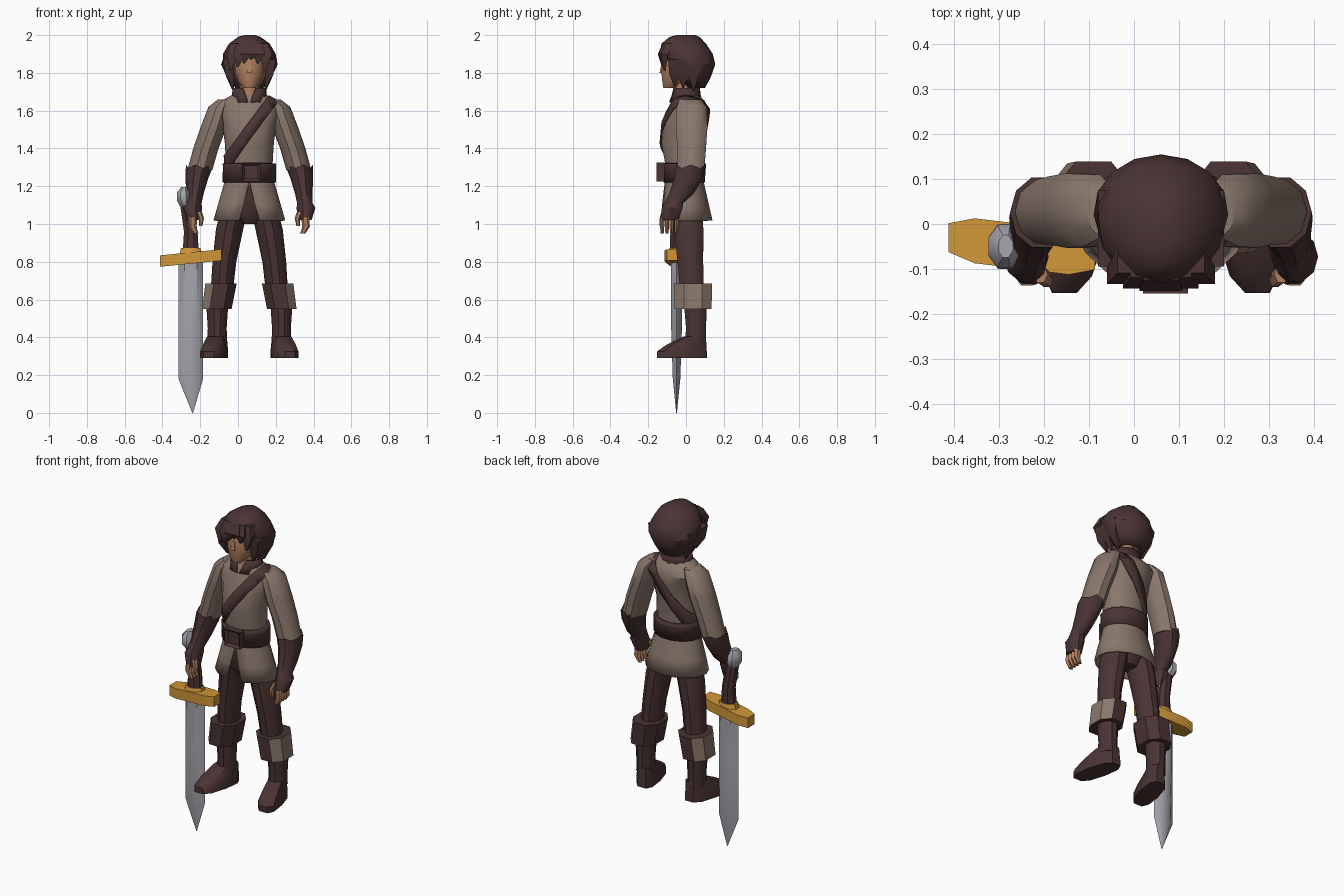
import bpy, bmesh, math
from mathutils import Vector

old = bpy.data.objects.get("Cube")
if old:
    bpy.data.objects.remove(old, do_unlink=True)

BODY = (.06, 0)        # x and y of the figure's own axis
SWORD = (-.25, -.05)   # x and y of the sword's axis


def material(name, red, green, blue):
    m = bpy.data.materials.new(name)
    m.use_nodes = True
    colour = (red, green, blue, 1)
    m.diffuse_color = colour
    m.node_tree.nodes["Principled BSDF"].inputs["Base Color"].default_value = colour
    return m


LEATHER = material("dark brown leather", .07, .034, .034)
CLOTH = material("taupe cloth", .25, .185, .15)
SKIN = material("tan skin", .42, .21, .11)
STEEL = material("grey steel", .38, .38, .42)
GOLD = material("gold", .64, .31, .04)


def finish(name, bm, mat, thickness=0):
    bmesh.ops.remove_doubles(bm, verts=bm.verts[:], dist=.0005)
    bmesh.ops.recalc_face_normals(bm, faces=bm.faces[:])
    mesh = bpy.data.meshes.new(name)
    bm.to_mesh(mesh)
    bm.free()
    mesh.materials.append(mat)
    mesh.shade_smooth()
    mesh.set_sharp_from_angle(angle=math.radians(38))
    ob = bpy.data.objects.new(name, mesh)
    bpy.context.collection.objects.link(ob)
    if thickness:
        ob.modifiers.new("thickness", "SOLIDIFY").thickness = thickness
    return ob


def skin(rings, sides=10, side=1, origin=BODY, gaps=None, power=1, jag=0):
    """Skin over rings (z, half width, half depth, y, x); gaps open the front, in degrees."""
    bm = bmesh.new()
    loops = []
    for index, ring in enumerate(rings):
        z, wide, deep, y, x = tuple(ring) + (0,) * (5 - len(ring))
        gap = gaps[index] if gaps else 0
        step = (360 - 2 * gap) / sides
        start = gap - 90 + (0 if gaps else step / 2)
        points = []
        for i in range(sides + bool(gaps)):
            a = math.radians(start + i * step)
            points.append([math.copysign(abs(f) ** power, f) for f in (math.cos(a), math.sin(a))])
        reach_x, reach_y = (1 if gaps else max(abs(f) for f in axis) for axis in zip(*points))
        loop = []
        for i, (c, s) in enumerate(points):
            lift = jag * (-1) ** i if index == 0 else 0
            loop.append(bm.verts.new((origin[0] + side * (x + wide * c / reach_x),
                                      origin[1] + y + deep * s / reach_y, z + lift)))
        loops.append(loop)
    for low, high in zip(loops, loops[1:]):
        for i in range(sides):
            j = (i + 1) % len(low)
            bm.faces.new((low[i], low[j], high[j], high[i]))
    if not gaps:
        bm.faces.new(loops[0])
    if not gaps or gaps[-1] == 0:
        bm.faces.new(loops[-1][:sides])
    return bm


def loft(name, mat, *rings, thickness=0, **options):
    return finish(name, skin(rings, **options), mat, thickness)


# Torso, with belt and strap sliced from slightly larger copies of it
TORSO = [(1.2, .125, .09, -.01), (1.3, .122, .097, -.01), (1.43, .13, .11, -.02),
         (1.54, .145, .115, -.005), (1.61, .175, .105, .015), (1.65, .15, .09, .01),
         (1.69, .08, .06)]
loft("tunic_body", CLOTH, *TORSO, sides=14)


def band(name, centre, normal, half, grow):
    bm = skin([(z, wide + grow, deep + grow, *rest) for z, wide, deep, *rest in TORSO], sides=14)
    for direction in (Vector(normal), -Vector(normal)):
        bmesh.ops.bisect_plane(bm, geom=bm.verts[:] + bm.edges[:] + bm.faces[:],
                               plane_co=Vector(centre) + direction * half,
                               plane_no=direction, clear_outer=True)
    finish(name, bm, LEATHER, thickness=grow)


band("belt", centre=(0, 0, 1.27), normal=(0, 0, 1), half=.05, grow=.018)
band("shoulder_strap", centre=(.065, 0, 1.5), normal=(-.8, 0, .6), half=.03, grow=.01)

# Square buckle with a sunken middle
bm = bmesh.new()
bmesh.ops.create_cube(bm, size=.1)
for v in bm.verts:
    v.co = Vector((v.co.x + .07, v.co.y * .4 - .135, v.co.z + 1.275))
bm.normal_update()
front = [f for f in bm.faces if f.normal.y < -.5]
bmesh.ops.inset_region(bm, faces=front, thickness=.02, depth=-.015)
finish("belt_buckle", bm, LEATHER)

# Tunic skirt flaring down to a slit hem, and hips beneath it
flare = [1, .6, .2, 0]
loft("tunic_skirt", CLOTH,
     *[(1.24 - .22 * t, .13 + .06 * t, .1 + .04 * t, .01 * t - .01) for t in flare],
     sides=14, gaps=[17 * t for t in flare], thickness=.012)
loft("hips", LEATHER, (1, .05, .05, .01), (1.06, .14, .08), (1.2, .12, .08))

# Collar, neck and head
loft("collar", LEATHER, (1.645, .11, .09), (1.685, .093, .077), (1.72, .09, .074),
     sides=12, gaps=(4, 14, 26), thickness=.012)
loft("neck", SKIN, (1.64, .06, .06, -.01), (1.7, .05, .05, -.01), (1.78, .05, .05, -.01))
loft("head", SKIN, (1.72, .03, .035, -.085), (1.75, .058, .06, -.065), (1.8, .075, .08, -.05),
     (1.88, .08, .09, -.035), (1.95, .06, .07, -.03), sides=12)
loft("nose", SKIN, (1.8, .013, .015, -.125), (1.85, .007, .01, -.12), sides=4)

# Hair shell open round the face
loft("hair", LEATHER, (1.72, .075, .06, .04), (1.775, .118, .1, .03), (1.845, .15, .127, .028),
     (1.9, .14, .142), (1.955, .108, .118, -.012), (1.99, .06, .08, -.008), (2, .03, .05),
     sides=12, gaps=(62, 54, 40, 12, 0, 0, 0), thickness=.015)
# Pointed fringe locks, longest at the temples
for i in range(6):
    x = .036 * i - .09
    back = 2 * x * x
    tip = 1.81 + .02 * min(i, 2 * (5 - i))
    loft("fringe_lock", LEATHER, (tip, .004, .005, back - .13, x - .01),
         (1.9, .03, .02, back - .13, x), (1.955, .025, .025, back - .1, x * .8), sides=4)
for side in (-1, 1):
    for y in (-.06, -.015, .04):
        loft("side_lock", LEATHER, (1.715 - y / 4, .004, .004, y, .085),
             (1.79, .022, .028, y, .105), (1.87, .025, .035, y, .115), sides=4, side=side)

# Arms and legs, each built once per side
for side, label in ((1, "left_"), (-1, "right_")):
    loft(label + "sleeve", CLOTH, (1.285, .066, .07, .027, .262), (1.4, .067, .076, .03, .23),
         (1.51, .069, .083, .03, .19), (1.62, .062, .08, .03, .155), (1.66, .045, .055, .025, .12),
         side=side)
    loft(label + "gauntlet", LEATHER, (1.305, .07, .078, .026, .266), (1.24, .06, .075, .013, .278),
         (1.16, .046, .065, -.025, .288), (1.11, .041, .05, -.065, .294),
         (1.085, .05, .055, -.073, .3), (1.02, .036, .048, -.088, .293), side=side, jag=.009)
    for i in range(4):
        y = .025 * i - .126
        loft(label + "finger", SKIN, (1.035, .022, .011, y, .297), (.985, .02, .011, y, .3),
             (.95, .014, .008, y, .283), sides=6, side=side)
    loft(label + "thumb", SKIN, (1.065, .016, .018, -.112, .268), (1.03, .014, .016, -.124, .254),
         (.99, .009, .01, -.13, .258), sides=6, side=side)
    loft(label + "trouser_leg", LEATHER, (.62, .058, .062, .033, .148), (.8, .063, .068, .023, .132),
         (.97, .072, .077, .015, .105), (1.12, .07, .077, .007, .07), side=side)

    # Knee cuff, its outward faces in cloth
    cuff = loft(label + "boot_cuff", LEATHER, (.55, .078, .098, .037, .172),
                (.685, .083, .102, .037, .15), sides=8, side=side, power=.85)
    cuff.data.materials.append(CLOTH)
    for face in cuff.data.polygons:
        face.material_index = int(face.normal.x * side > .3)

    # Boot, toes turned outwards
    loft(label + "boot_shaft", LEATHER, (.37, .052, .055, .05, .17), (.45, .05, .053, .053, .17),
         (.57, .058, .06, .05, .17), side=side)
    bm = skin([(.29, .062, .132, -.022, .168), (.325, .062, .132, -.022, .168),
               (.363, .056, .104, .004, .168), (.405, .05, .058, .047, .168)],
              side=side, power=.7)
    for v in bm.verts:
        v.co.x += side * (.06 - v.co.y) * .22
    finish(label + "boot_foot", bm, LEATHER)

# Sword held point down in the right hand
loft("sword_blade", STEEL, (0, .002, .002, 0, .01), (.18, .065, .02), (.5, .065, .03),
     (.82, .065, .03), sides=6, origin=SWORD)
bm = skin([(.79, .163, .05), (.85, .163, .05)], sides=8, origin=SWORD, power=.5)
for v in bm.verts:  # the guard slants forwards and up towards the body
    along = v.co.x - SWORD[0]
    v.co += Vector((0, -.12 * along, .1 * along))
finish("sword_guard", bm, GOLD)
loft("guard_collar", GOLD, (.835, .06, .045), (.872, .052, .038), sides=8, origin=SWORD)
loft("sword_grip", LEATHER, (.86, .042, .035), (.96, .036, .033), (1.12, .034, .028, 0, -.025),
     sides=8, origin=SWORD)
loft("sword_pommel", STEEL, (1.095, .028, .03, 0, -.03), (1.125, .036, .05, 0, -.038),
     (1.165, .034, .047, 0, -.04), (1.195, .016, .025, 0, -.036), sides=8, origin=SWORD)
